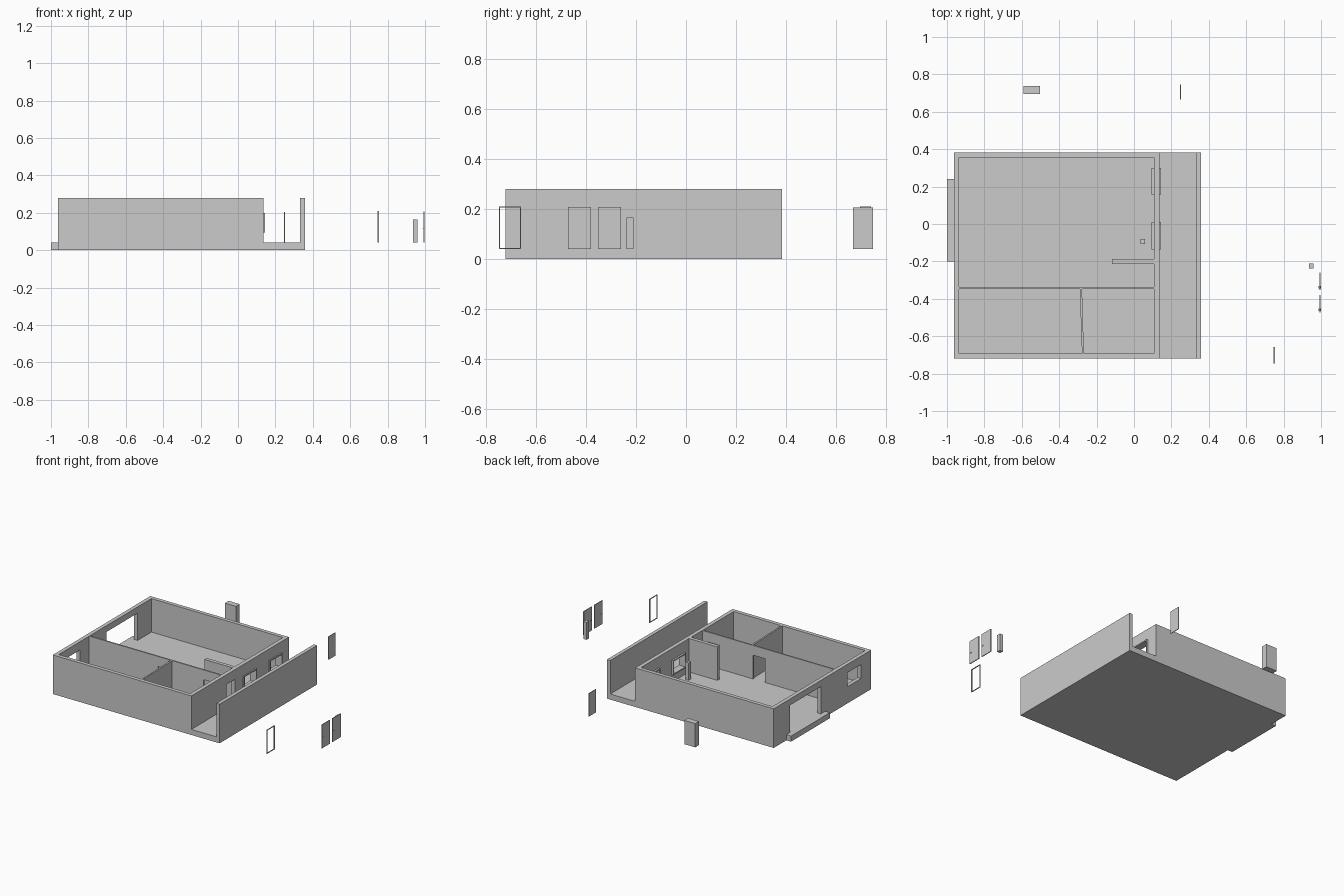
import bpy, bmesh

if "Cube" in bpy.data.objects:
    bpy.data.objects.remove(bpy.data.objects["Cube"])

FLOOR, TOP = 0.04, 0.28


def make_object(name, bm):
    bmesh.ops.recalc_face_normals(bm, faces=bm.faces[:])
    mesh = bpy.data.meshes.new(name)
    bm.to_mesh(mesh)
    bm.free()
    obj = bpy.data.objects.new(name, mesh)
    bpy.context.collection.objects.link(obj)
    return obj


def add_prism(bm, outline, z0, z1):
    """Extrude a plan outline from z0 to z1."""
    low = [bm.verts.new((x, y, z0)) for x, y in outline]
    high = [bm.verts.new((x, y, z1)) for x, y in outline]
    bm.faces.new(low[::-1])
    bm.faces.new(high)
    n = len(low)
    for i in range(n):
        j = (i + 1) % n
        bm.faces.new((low[i], low[j], high[j], high[i]))


def add_box(bm, x0, x1, y0, y1, z0, z1):
    add_prism(bm, [(x0, y0), (x1, y0), (x1, y1), (x0, y1)], z0, z1)


def box(name, *bounds):
    bm = bmesh.new()
    add_box(bm, *bounds)
    return make_object(name, bm)


def wall(name, axis, start, end, side0, side1, openings=(), z0=FLOOR, z1=TOP):
    """Straight wall along 'x' or 'y'; openings are (start, end, sill, head)."""
    bm = bmesh.new()

    def piece(a, b, low, high):
        if b - a > 1e-5 and high - low > 1e-5:
            if axis == 'x':
                add_box(bm, a, b, side0, side1, low, high)
            else:
                add_box(bm, side0, side1, a, b, low, high)

    at = start
    for a, b, sill, head in sorted(openings):
        piece(at, a, z0, z1)
        piece(a, b, z0, sill)
        piece(a, b, head, z1)
        at = b
    piece(at, end, z0, z1)
    return make_object(name, bm)


# Ground slab and balcony step
box("floor_slab", -0.963, 0.358, -0.72, 0.383, 0, FLOOR)
box("balcony", -1.0, -0.963, -0.20, 0.24, 0, FLOOR)

# Outer walls
WINDOWS = [(-0.135, 0.01), (0.157, 0.30)]
SILL, HEAD = 0.095, 0.20
wall("front_wall", 'x', -0.963, 0.135, -0.72, -0.693)
wall("back_wall", 'x', -0.963, 0.135, 0.356, 0.383)
wall("left_wall", 'y', -0.693, 0.356, -0.963, -0.935,
     [(-0.15, 0.20, FLOOR, 0.235), (-0.605, -0.455, 0.12, 0.22)])
wall("right_wall", 'y', -0.693, 0.356, 0.107, 0.135,
     [(-0.325, -0.225, FLOOR, 0.21)] + [(a, b, SILL, HEAD) for a, b in WINDOWS])
wall("corridor_wall", 'y', -0.72, 0.383, 0.332, 0.358)

# Inner walls
wall("partition_wall", 'x', -0.935, 0.107, -0.348, -0.338,
     [(-0.39, -0.295, FLOOR, 0.21), (-0.03, 0.06, FLOOR, 0.21)])
bm = bmesh.new()
add_prism(bm, [(-0.29, -0.348), (-0.278, -0.693), (-0.268, -0.693), (-0.278, -0.348)],
          FLOOR, TOP)
make_object("divider_wall", bm)
wall("stub_wall", 'x', -0.118, 0.107, -0.213, -0.187)

# Window frames set in the right wall
for i, (a, b) in enumerate(WINDOWS):
    wall(f"window_frame_{i + 1}", 'y', a, b, 0.094, 0.144,
         [(a + 0.008, b - 0.008, SILL + 0.008, HEAD - 0.008)], SILL, HEAD)

# Short posts, one inside and one loose
box("inner_post", 0.036, 0.059, -0.107, -0.08, FLOOR, 0.165)
box("loose_post", 0.935, 0.96, -0.238, -0.21, FLOOR, 0.165)

# Loose cabinet, panel and door frame
box("loose_cabinet", -0.59, -0.503, 0.695, 0.738, FLOOR, 0.21)
box("loose_panel", 0.246, 0.251, 0.666, 0.747, FLOOR, 0.205)
wall("loose_door_frame", 'y', -0.747, -0.658, 0.747, 0.753,
     [(-0.742, -0.663, FLOOR + 0.004, 0.206)], FLOOR, 0.21)

# Loose doors with handles
for i, (a, b) in enumerate([(-0.472, -0.38), (-0.352, -0.26)]):
    box(f"loose_door_{i + 1}", 0.991, 0.997, a, b, FLOOR, 0.208)
    bm = bmesh.new()
    for x0, x1 in [(0.987, 0.991), (0.997, 1.0)]:
        add_box(bm, x0, x1, a + 0.008, a + 0.02, 0.115, 0.119)
    make_object(f"door_handle_{i + 1}", bm)
